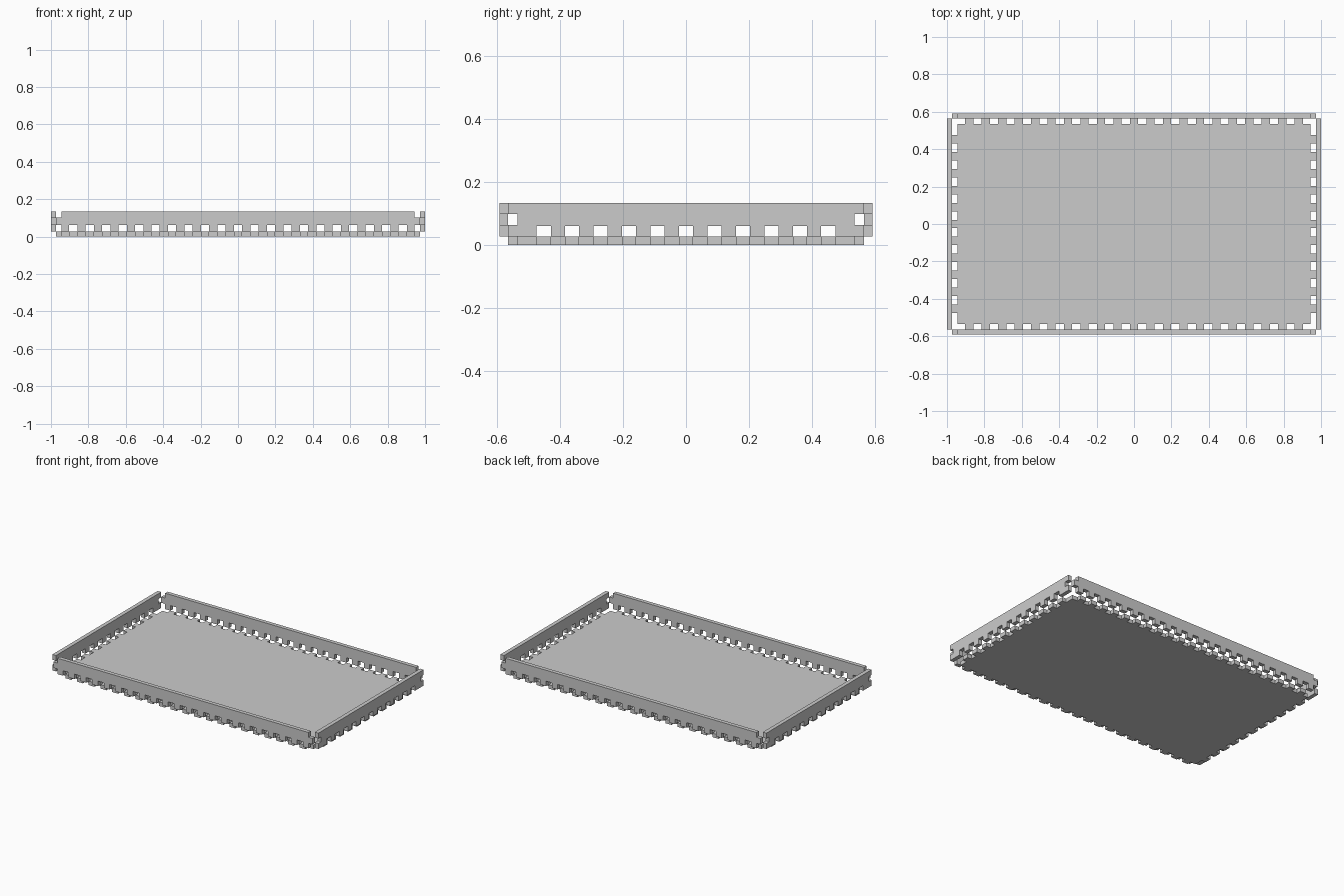
import bpy
import bmesh
from mathutils import Matrix, Vector

old = bpy.data.objects.get("Cube")
if old:
    bpy.data.objects.remove(old, do_unlink=True)

# Main dimensions
HX, HY = 0.973, 0.565      # half size of the base plate
T = 0.027                  # sheet thickness
D = 0.03                   # finger depth
TOP = 0.135                # rim height
PITCH_X, PITCH_Y = 0.0881, 0.0905
SLOTS_X, SLOTS_Y = 21, 11  # slots along the foot of each wall

grey = bpy.data.materials.new("plain_grey")
grey.use_nodes = True
grey.diffuse_color = (0.6, 0.6, 0.6, 1)
grey.node_tree.nodes["Principled BSDF"].inputs["Base Color"].default_value = (0.6, 0.6, 0.6, 1)


def slots(count, pitch, depth):
    """Square slots cut into a straight edge, centred on zero."""
    pts = []
    for i in range(count):
        c = (i - (count - 1) / 2) * pitch
        a, b = c - pitch / 4, c + pitch / 4
        pts += [(a, 0), (a, depth), (b, depth), (b, 0)]
    return pts


def sheet(name, outline, matrix):
    """Extrude a flat outline by the sheet thickness, then place it."""
    bm = bmesh.new()
    face = bm.faces.new([bm.verts.new((u, v, 0)) for u, v in outline])
    ext = bmesh.ops.extrude_face_region(bm, geom=[face])
    moved = [g for g in ext["geom"] if isinstance(g, bmesh.types.BMVert)]
    bmesh.ops.translate(bm, verts=moved, vec=(0, 0, T))
    bmesh.ops.transform(bm, matrix=matrix, verts=bm.verts)
    bmesh.ops.recalc_face_normals(bm, faces=bm.faces)
    mesh = bpy.data.meshes.new(name)
    bm.to_mesh(mesh)
    bm.free()
    mesh.materials.append(grey)
    obj = bpy.data.objects.new(name, mesh)
    bpy.context.collection.objects.link(obj)


# Base plate: fingers on all four edges, stepped cut-outs at the corners
def plate_side(count, pitch):
    end = (count / 2) * pitch - pitch / 4
    return [(-end, D), (-end, 0)] + slots(count - 1, pitch, D) + [(end, 0), (end, D)]


along_x = plate_side(SLOTS_X, PITCH_X)
along_y = plate_side(SLOTS_Y, PITCH_Y)
half = [(s, d - HY) for s, d in along_x] + [(HX - D, D - HY)]
half += [(HX - d, s) for s, d in along_y] + [(HX - D, HY - D)]
sheet("base_plate", half + [(-x, -y) for x, y in half], Matrix())


# Wall outlines: slotted foot, finger joint at each end
def wall(half_len, count, pitch, ends):
    right = [(half_len - inset, z) for inset, z in ends]
    left = [(-u, z) for u, z in reversed(right)]
    foot = [(s, T + d) for s, d in slots(count, pitch, 0.034)]
    return foot + right + left


tongue = [(D, T), (D, 0.062), (0, 0.062), (0, 0.102), (D, 0.102), (D, TOP)]
socket = [(0, T), (0, 0.065), (D, 0.065), (D, 0.099), (0, 0.099), (0, TOP)]
long_wall = wall(HX, SLOTS_X, PITCH_X, tongue)
short_wall = wall(HY, SLOTS_Y, PITCH_Y, socket)

# Stand each wall up just outside its edge of the plate
upright = Matrix.Rotation(1.5707963, 4, "X")
for name, outline, turn, offset in (
        ("front_wall", long_wall, 0, HY), ("left_wall", short_wall, 1, HX),
        ("back_wall", long_wall, 2, HY), ("right_wall", short_wall, 3, HX)):
    spin = Matrix.Rotation(turn * 1.5707963, 4, "Z")
    sheet(name, outline, spin @ Matrix.Translation(Vector((0, -offset, 0))) @ upright)
